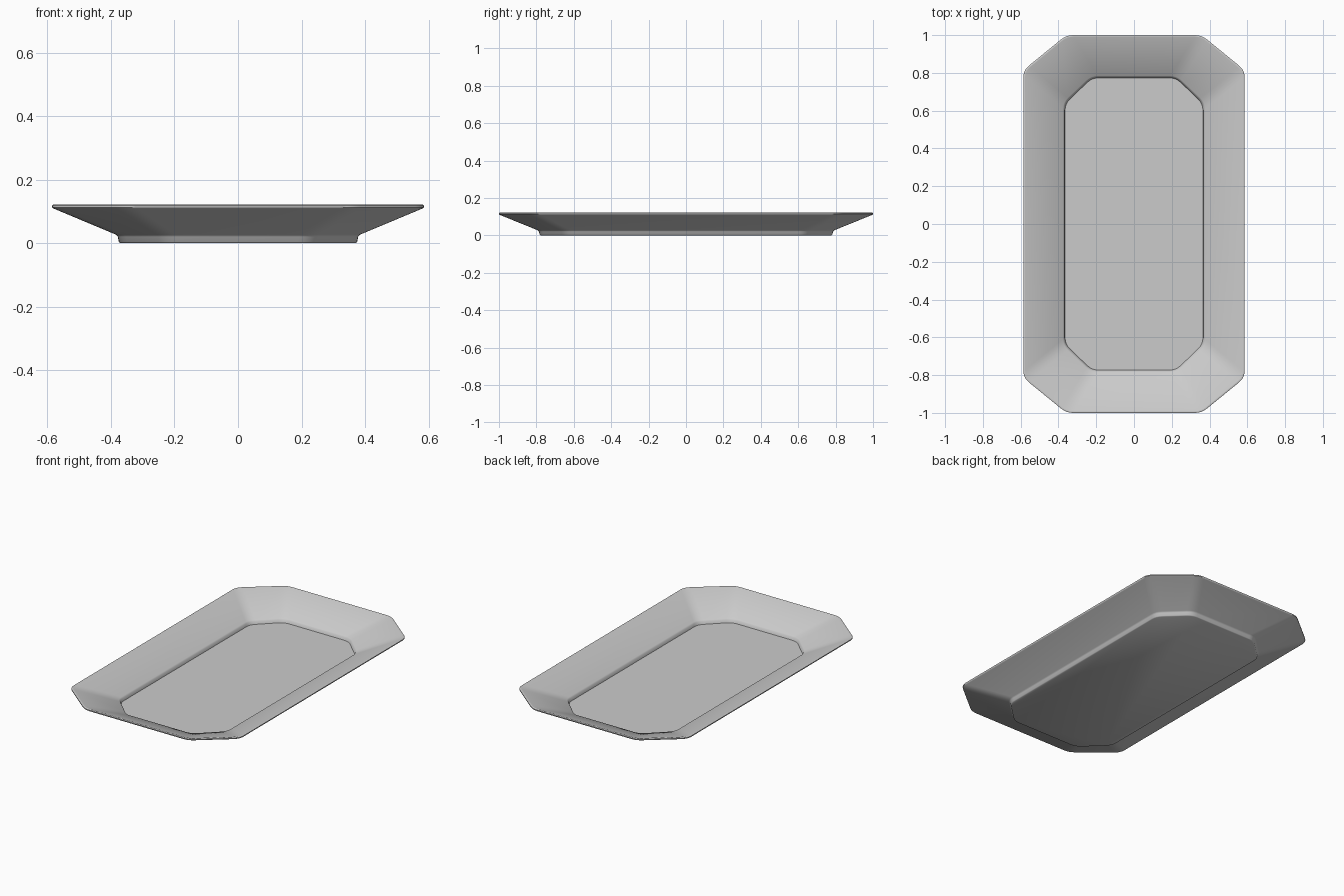
import bpy, bmesh
from mathutils import Vector

if "Cube" in bpy.data.objects:
    bpy.data.objects.remove(bpy.data.objects["Cube"])


def ring(bm, hx, hy, cx, cy, z, r=0.035, steps=4):
    """Octagon with cut corners, each vertex softened by a small curve."""
    pts = [(hx, cy), (cx, hy), (-cx, hy), (-hx, cy),
           (-hx, -cy), (-cx, -hy), (cx, -hy), (hx, -cy)]
    pts = [Vector((x, y, z)) for x, y in pts]
    verts = []
    for i, p in enumerate(pts):
        a = p + (pts[i - 1] - p).normalized() * r
        b = p + (pts[(i + 1) % 8] - p).normalized() * r
        for s in range(steps + 1):
            t = s / steps
            verts.append(bm.verts.new(a * (1 - t) ** 2 + p * 2 * t * (1 - t) + b * t * t))
    return verts


# Cross-section rings from underside, up the outer wall, over the rim, down to the floor
sections = [
    (0.370, 0.778, 0.222, 0.636, 0.000),
    (0.375, 0.783, 0.225, 0.640, 0.004),
    (0.378, 0.786, 0.226, 0.642, 0.020),
    (0.384, 0.793, 0.229, 0.647, 0.027),
    (0.580, 0.995, 0.355, 0.812, 0.109),
    (0.585, 1.000, 0.358, 0.815, 0.113),
    (0.585, 1.000, 0.358, 0.815, 0.119),
    (0.581, 0.996, 0.356, 0.812, 0.122),
    (0.576, 0.991, 0.353, 0.808, 0.121),
    (0.376, 0.785, 0.227, 0.644, 0.038),
    (0.369, 0.778, 0.225, 0.640, 0.032),
    (0.365, 0.773, 0.223, 0.636, 0.014),
]

# Octagonal serving tray
bm = bmesh.new()
rings = [ring(bm, *s) for s in sections]
for lo, hi in zip(rings, rings[1:]):
    n = len(lo)
    for i in range(n):
        j = (i + 1) % n
        bm.faces.new((lo[i], lo[j], hi[j], hi[i]))
bm.faces.new(rings[0][::-1])
bm.faces.new(rings[-1])
bmesh.ops.recalc_face_normals(bm, faces=bm.faces)
mesh = bpy.data.meshes.new("serving_tray")
bm.to_mesh(mesh)
bm.free()
tray = bpy.data.objects.new("serving_tray", mesh)
bpy.context.collection.objects.link(tray)
bpy.context.view_layer.objects.active = tray
tray.select_set(True)
bpy.ops.object.shade_smooth_by_angle(angle=0.9)
